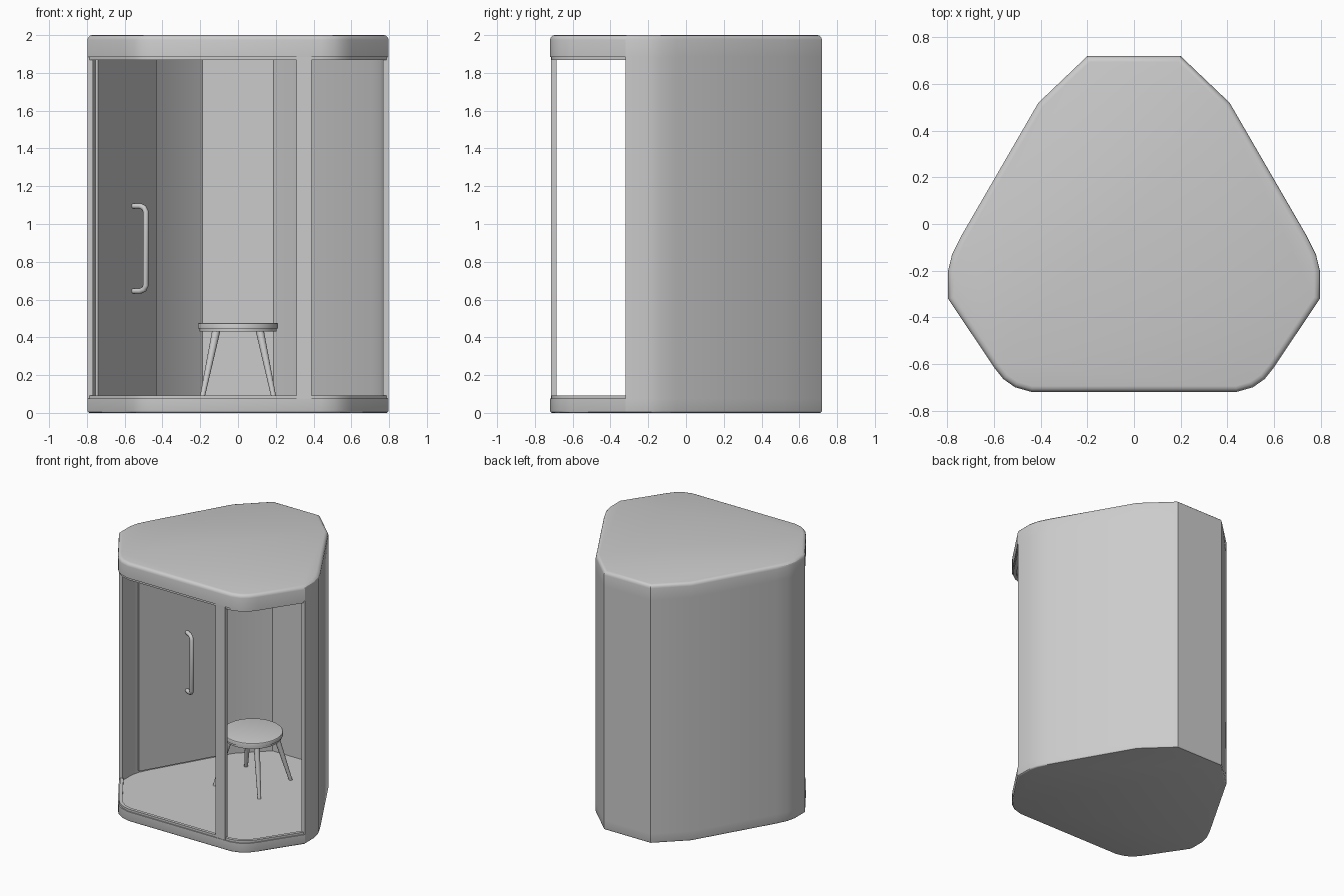
import bpy, bmesh, math
from mathutils import Vector

if "Cube" in bpy.data.objects:
    bpy.data.objects.remove(bpy.data.objects["Cube"])

# Plan outline, right half from back to front; mirrored for the left
HALF = [(0.20, 0.72), (0.41, 0.52), (0.74, -0.05), (0.78, -0.13), (0.797, -0.20),
        (0.797, -0.32), (0.60, -0.615), (0.56, -0.665), (0.51, -0.70), (0.44, -0.72)]
mirror = lambda pts: [(-x, y) for x, y in reversed(pts)]
OUTLINE = HALF + mirror(HALF)
WALL = mirror(HALF[:6]) + HALF[:6]          # left front edge, round the back, right front edge
FRONT = HALF[5:] + mirror(HALF[5:])         # right front edge, across the front, to the left


def finish(name, bm, angle=30):
    bmesh.ops.recalc_face_normals(bm, faces=bm.faces[:])
    me = bpy.data.meshes.new(name)
    bm.to_mesh(me)
    bm.free()
    me.shade_smooth()
    me.set_sharp_from_angle(angle=math.radians(angle))
    ob = bpy.data.objects.new(name, me)
    bpy.context.collection.objects.link(ob)
    return ob


def prism(name, pts, z0, z1, round_z=None, radius=0.02):
    """Extrude a plan polygon; optionally round the rim lying at round_z."""
    bm = bmesh.new()
    f = bm.faces.new([bm.verts.new((x, y, z0)) for x, y in pts])
    ext = bmesh.ops.extrude_face_region(bm, geom=[f])["geom"]
    bmesh.ops.translate(bm, vec=(0, 0, z1 - z0),
                        verts=[v for v in ext if isinstance(v, bmesh.types.BMVert)])
    if round_z is not None:
        rim = [e for e in bm.edges if all(abs(v.co.z - round_z) < 1e-4 for v in e.verts)]
        bmesh.ops.bevel(bm, geom=rim, offset=radius, segments=3, profile=0.5, affect='EDGES')
    return finish(name, bm)


def offset(path, d):
    """Shift an open clockwise path inward by d, with mitred corners."""
    p = [Vector(q) for q in path]
    nrm = []
    for a, b in zip(p, p[1:]):
        t = (b - a).normalized()
        nrm.append(Vector((t.y, -t.x)))
    out = []
    for i, q in enumerate(p):
        n0, n1 = nrm[max(i - 1, 0)], nrm[min(i, len(nrm) - 1)]
        out.append(tuple(q + (n0 + n1) * d / (1 + n0.dot(n1))))
    return out


def strip(name, path, d0, d1, z0, z1):
    return prism(name, offset(path, d0) + offset(path, d1)[::-1], z0, z1)


# Shell: base, roof, thin wrap-around wall
prism("base", OUTLINE, 0, 0.075, 0, 0.012)
prism("roof", OUTLINE, 1.885, 2.0, 2.0, 0.025)
strip("wall", WALL, 0, 0.03, 0.07, 1.89)

# Sill and header rails along the open front, and the slim post
strip("front_sill", FRONT, 0.008, 0.032, 0.07, 0.092)
strip("front_header", FRONT, 0.008, 0.032, 1.868, 1.89)
prism("front_post", [(0.31, -0.716), (0.39, -0.716), (0.39, -0.686), (0.31, -0.686)], 0.07, 1.89)

# Door slid open against the left wall
N = Vector((0.866, -0.5))
a, b = Vector((-0.785, -0.128)), Vector((-0.475, 0.408))
prism("sliding_door", [tuple(p + N * d) for p, d in ((a, 0.028), (b, 0.028), (b, 0.05), (a, 0.05))],
      0.09, 1.87)

# Door pull: bent rod
root = Vector((-0.56, 0.172))
cu = bpy.data.curves.new("door_handle", 'CURVE')
cu.dimensions = '3D'
cu.bevel_depth = 0.015
cu.bevel_resolution = 3
cu.use_fill_caps = True
sp = cu.splines.new('POLY')
profile = [(0, 0.645), (0.05, 0.645), (0.072, 0.654), (0.083, 0.675),
           (0.083, 1.065), (0.072, 1.086), (0.05, 1.095), (0, 1.095)]
sp.points.add(len(profile) - 1)
for pt, (d, z) in zip(sp.points, profile):
    q = root + N * d
    pt.co = (q.x, q.y, z, 1)
sp.use_smooth = True
bpy.context.collection.objects.link(bpy.data.objects.new("door_handle", cu))

# Stool: two-layer round seat
SY = 0.18
for name, r, z0, z1 in (("stool_seat", 0.213, 0.447, 0.475), ("stool_seat_base", 0.205, 0.43, 0.448)):
    ring = [(r * math.cos(t * math.tau / 40), SY + r * math.sin(t * math.tau / 40)) for t in range(40)]
    prism(name, ring, z0, z1, z1 if name == "stool_seat" else None, 0.006)

# Four splayed, tapered legs
for sx in (-1, 1):
    for sy in (-1, 1):
        bm = bmesh.new()
        rings = []
        for z, s, r in ((0.07, 0.192, 0.013), (0.435, 0.115, 0.022)):
            rings.append([bm.verts.new((sx * s + r * math.cos(k * math.tau / 12),
                                        SY + sy * s + r * math.sin(k * math.tau / 12), z))
                          for k in range(12)])
        for k in range(12):
            j = (k + 1) % 12
            bm.faces.new((rings[0][k], rings[0][j], rings[1][j], rings[1][k]))
        for r in rings:
            bm.faces.new(r)
        finish("stool_leg_%s_%s" % ("front" if sy < 0 else "back", "left" if sx < 0 else "right"), bm, 40)
